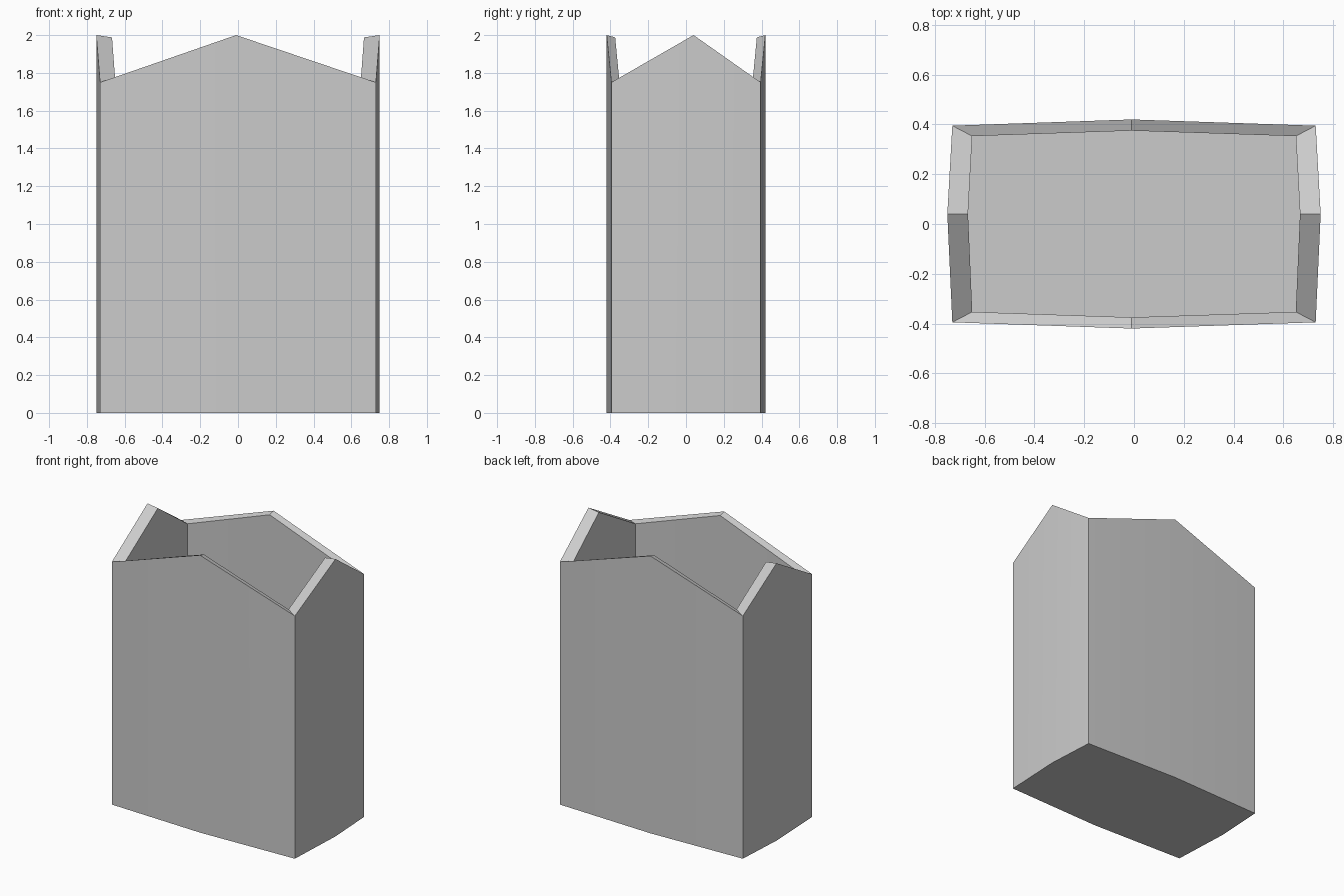
import bpy, bmesh, math

if "Cube" in bpy.data.objects:
    bpy.data.objects.remove(bpy.data.objects["Cube"])

FLOOR, LOW, HIGH = 0.29, 1.75, 2.0


def outline(cx, cy, mx, my):
    """Eight-point plan: four corners and a slightly bowed middle on each side."""
    return [(-cx, -cy), (-0.01, -my), (cx, -cy), (mx, 0.04),
            (cx, cy), (-0.01, my), (-cx, cy), (-mx, 0.04)]


bm = bmesh.new()


def ring(plan, low, high):
    return [bm.verts.new((x, y, high if i % 2 else low)) for i, (x, y) in enumerate(plan)]


outer = outline(0.73, 0.395, 0.75, 0.42)
inner = outline(0.65, 0.353, 0.667, 0.375)

# Rings in order: underside, base band, peaked outer rim, inner rim, inside floor
rings = [ring(outer, 0, 0), ring(outer, FLOOR, FLOOR), ring(outer, LOW, HIGH),
         ring(inner, LOW + 0.01, HIGH - 0.012), ring(inner, FLOOR, FLOOR)]
for a, b in zip(rings, rings[1:]):
    for i in range(8):
        j = (i + 1) % 8
        bm.faces.new((a[i], a[j], b[j], b[i]))

# Underside and inside floor
bm.faces.new(rings[0])
bm.faces.new(rings[-1])
bmesh.ops.recalc_face_normals(bm, faces=bm.faces)

mesh = bpy.data.meshes.new("open_container")
bm.to_mesh(mesh)
bm.free()
container = bpy.data.objects.new("open_container", mesh)
bpy.context.collection.objects.link(container)

# Smooth the gentle bows, keep corners and rim crisp
bpy.context.view_layer.objects.active = container
container.select_set(True)
bpy.ops.object.shade_smooth_by_angle(angle=math.radians(30))
